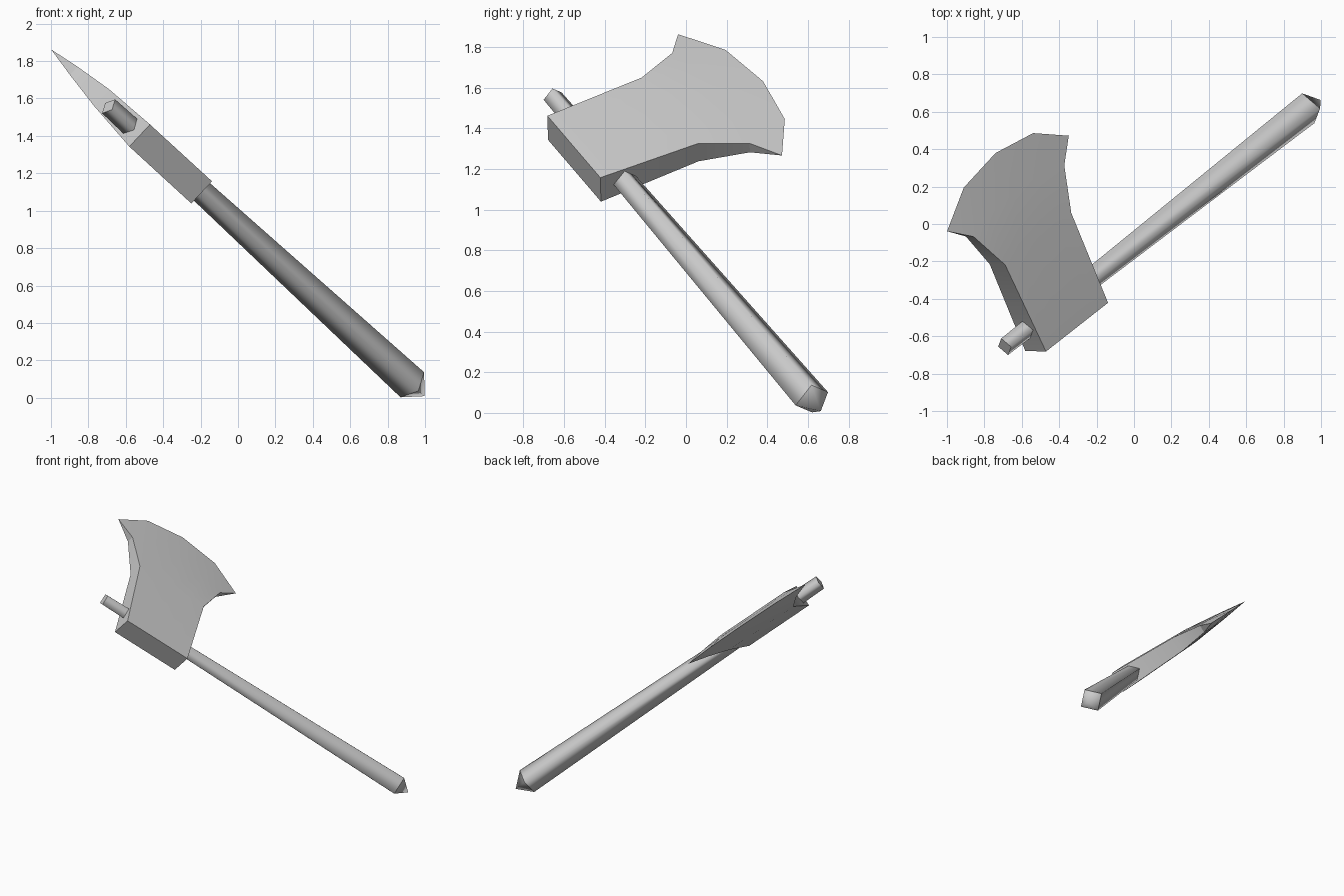
import bpy, bmesh, math
from mathutils import Vector, Matrix

if "Cube" in bpy.data.objects:
    bpy.data.objects.remove(bpy.data.objects["Cube"], do_unlink=True)

# Tilted frame: local x runs down the handle, y out to the cutting edge, z is thickness
down = Vector((0.638, 0.501, -0.585)).normalized()
out = Vector((-0.356, 0.864, 0.356))
out = (out - down * out.dot(down)).normalized()
thick = down.cross(out)
frame = Matrix((down, out, thick)).transposed().to_4x4()
frame.translation = (-0.36, -0.55, 1.25)

grey = bpy.data.materials.new("plain grey")
grey.use_nodes = True
colour = (0.6, 0.6, 0.6, 1)
grey.diffuse_color = colour
grey.node_tree.nodes["Principled BSDF"].inputs["Base Color"].default_value = colour


def finish(name, bm):
    bmesh.ops.recalc_face_normals(bm, faces=bm.faces)
    bm.transform(frame)
    mesh = bpy.data.meshes.new(name)
    bm.to_mesh(mesh)
    bm.free()
    mesh.materials.append(grey)
    obj = bpy.data.objects.new(name, mesh)
    bpy.context.collection.objects.link(obj)
    return obj


# Axe head: rows from the blunt back to the cutting edge
# (half height, reach at the corners, extra reach at the middle, half thickness)
rows = [(0.26, 0.0, 0.0, 0.081),
        (0.277, 0.545, 0.0, 0.06),
        (0.38, 0.778, 0.06, 0.03),
        (0.51, 0.886, 0.188, 0.0)]
steps = (-1, -0.57, 0, 0.57, 1)
bulge = (0, 0.76, 1, 0.76, 0)

bm = bmesh.new()
sides = []
for sign in (1, -1):
    grid = []
    for half, reach, extra, t in rows:
        if t == 0 and sides:
            grid.append(sides[0][-1])      # both sides share the cutting edge
        else:
            grid.append([bm.verts.new((half * s, reach + extra * k, sign * t))
                         for s, k in zip(steps, bulge)])
    sides.append(grid)
    for a, b in zip(grid, grid[1:]):
        for i in range(4):
            bm.faces.new((a[i], a[i + 1], b[i + 1], b[i]))
top, bottom = sides
for i in range(4):                         # blunt back
    bm.faces.new((top[0][i], top[0][i + 1], bottom[0][i + 1], bottom[0][i]))
for col in (0, 4):                         # upper and lower rims
    for r in range(3):
        loop = [top[r][col], top[r + 1][col], bottom[r + 1][col], bottom[r][col]]
        bm.faces.new(list(dict.fromkeys(loop)))
head = finish("axe_head", bm)
bpy.ops.object.select_all(action='DESELECT')
head.select_set(True)
bpy.context.view_layer.objects.active = head
bpy.ops.object.shade_smooth_by_angle(angle=math.radians(25))

# Handle: four-sided tapered shaft with a flat upper end and a pointed butt
bm = bmesh.new()
rings = []
for x, r in ((-0.445, 0.051), (2.1, 0.092)):
    rings.append([bm.verts.new((x, 0.135 + r * math.cos(a), r * math.sin(a)))
                  for a in (i * math.pi / 2 for i in range(4))])
tip = bm.verts.new((2.2, 0.128, 0))
cap = bm.faces.new(rings[0])
for i in range(4):
    j = (i + 1) % 4
    bm.faces.new((rings[0][i], rings[0][j], rings[1][j], rings[1][i])).smooth = True
    bm.faces.new((rings[1][i], rings[1][j], tip)).smooth = True
for edge in cap.edges:
    edge.smooth = False
for i in range(4):                         # crisp rim where the butt begins
    bm.edges.get((rings[1][i], rings[1][(i + 1) % 4])).smooth = False
finish("handle", bm)
